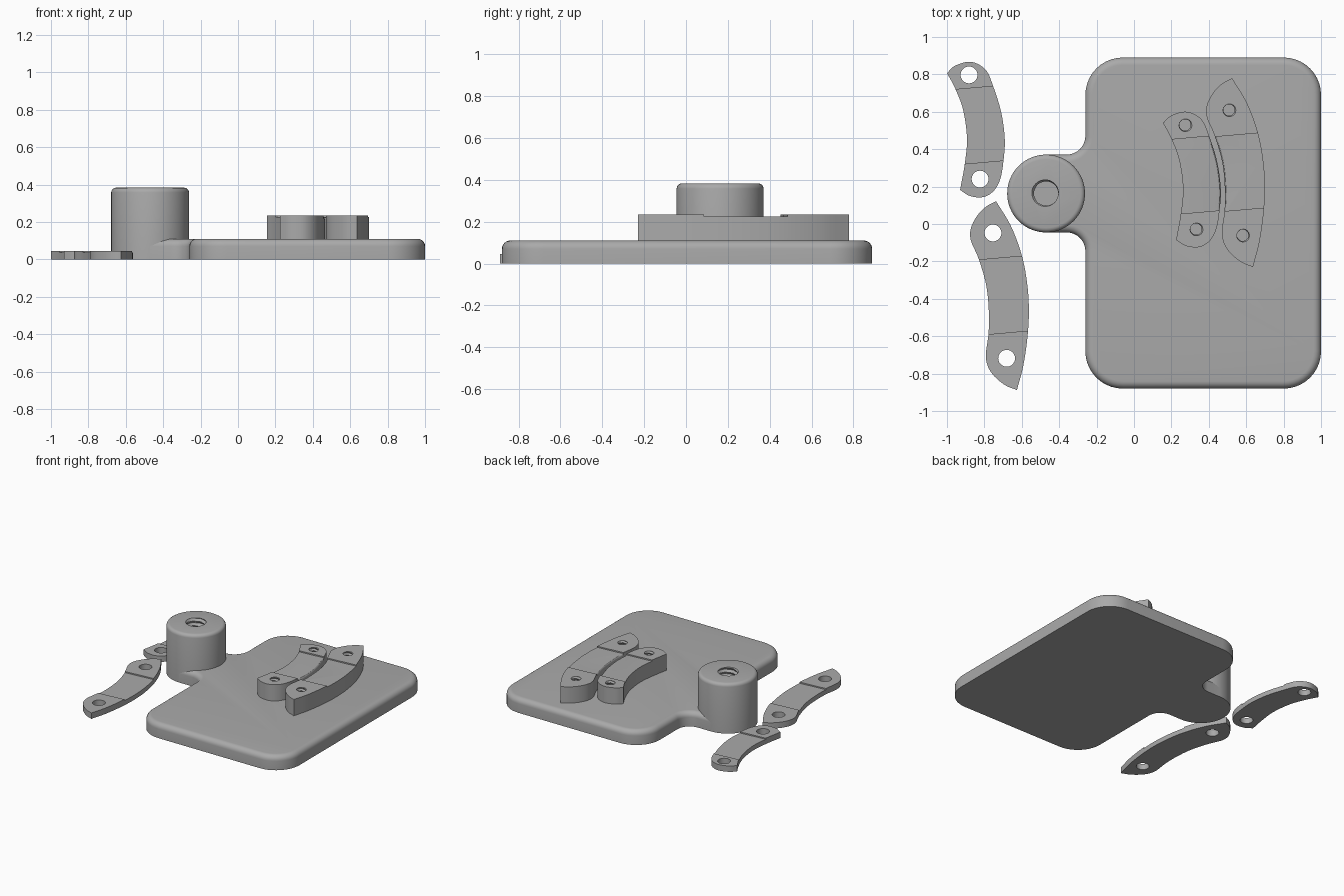
import bpy, bmesh, math
from mathutils import Vector, Matrix

default = bpy.data.objects.get("Cube")
if default:
    bpy.data.objects.remove(default)

grey = bpy.data.materials.new("plain grey")
grey.use_nodes = True
GREY = (0.4, 0.4, 0.4, 1)
grey.diffuse_color = GREY
grey.node_tree.nodes["Principled BSDF"].inputs["Base Color"].default_value = GREY

PLATE_TOP = 0.11
CLAMP_TOP = 0.235
RECESS = 0.009


def finish(bm, name):
    bmesh.ops.recalc_face_normals(bm, faces=bm.faces)
    mesh = bpy.data.meshes.new(name)
    bm.to_mesh(mesh)
    bm.free()
    mesh.materials.append(grey)
    obj = bpy.data.objects.new(name, mesh)
    bpy.context.collection.objects.link(obj)
    return obj


def smooth(obj):
    bpy.ops.object.select_all(action="DESELECT")
    obj.select_set(True)
    bpy.context.view_layer.objects.active = obj
    bpy.ops.object.shade_smooth_by_angle(angle=math.radians(30))


def prism(outline, z0, z1):
    bm = bmesh.new()
    face = bm.faces.new([bm.verts.new((x, y, z0)) for x, y in outline])
    new = bmesh.ops.extrude_face_region(bm, geom=[face])["geom"]
    bmesh.ops.translate(bm, vec=(0, 0, z1 - z0),
                        verts=[v for v in new if isinstance(v, bmesh.types.BMVert)])
    return bm


def round_top(bm, z, radius, segments):
    edges = [e for e in bm.edges if all(abs(v.co.z - z) < 1e-5 for v in e.verts)]
    bmesh.ops.bevel(bm, geom=edges, offset=radius, segments=segments,
                    profile=0.5, affect="EDGES")


def circle(x, y, r, n=64):
    return [(x + r * math.cos(math.tau * i / n), y + r * math.sin(math.tau * i / n))
            for i in range(n)]


def cut(obj, cutter):
    cutter.hide_render = True
    mod = obj.modifiers.new("cut", "BOOLEAN")
    mod.operation = "DIFFERENCE"
    mod.solver = "EXACT"
    mod.object = cutter
    bpy.context.view_layer.objects.active = obj
    bpy.ops.object.modifier_apply(modifier=mod.name)
    bpy.data.objects.remove(cutter)


def thread_cutter(x, y, z0, z1, radius, depth, pitch, n=32):
    """Closed helical plug whose wall zigzags between two radii."""
    bm = bmesh.new()
    rows = round((z1 - z0) / pitch * 8)
    rings = []
    for j in range(rows + 1):
        z = z0 + (z1 - z0) * j / rows
        ring = []
        for i in range(n):
            phase = (z / pitch - i / n) % 1
            r = radius - depth * abs(2 * phase - 1)
            a = math.tau * i / n
            ring.append(bm.verts.new((x + r * math.cos(a), y + r * math.sin(a), z)))
        rings.append(ring)
    for low, high in zip(rings, rings[1:]):
        for i in range(n):
            k = (i + 1) % n
            bm.faces.new((low[i], low[k], high[k], high[i]))
    bm.faces.new(rings[0])
    bm.faces.new(rings[-1])
    return finish(bm, "thread_cutter")


def rounded(corners, steps=10):
    """Square-cornered outline with a fillet radius per corner."""
    out = []
    for i, (x, y, r) in enumerate(corners):
        p = Vector((x, y))
        a = (Vector(corners[i - 1][:2]) - p).normalized()
        b = (Vector(corners[(i + 1) % len(corners)][:2]) - p).normalized()
        if r == 0:
            out.append(tuple(p))
            continue
        for s in range(steps + 1):
            t = math.pi / 2 * s / steps
            out.append(tuple(p + (a + b) * r - b * r * math.cos(t) - a * r * math.sin(t)))
    return out


def spline(points, steps=6):
    """Smooth curve through the points, without the last one."""
    pts = [Vector(p) for p in points]
    pts = [2 * pts[0] - pts[1]] + pts + [2 * pts[-1] - pts[-2]]
    out = []
    for p0, p1, p2, p3 in zip(pts, pts[1:], pts[2:], pts[3:]):
        for s in range(steps):
            t = s / steps
            out.append(tuple(0.5 * (2 * p1 + (p2 - p0) * t
                       + (2 * p0 - 5 * p1 + 4 * p2 - p3) * t * t
                       + (3 * p1 - p0 - 3 * p2 + p3) * t ** 3)))
    return out


def recess(obj, centre, top):
    """Shallow channel across the middle of a clamp part."""
    bm = bmesh.new()
    bmesh.ops.create_cube(bm, size=1, matrix=Matrix.Translation((*centre, top))
                          @ Matrix.Rotation(math.radians(5), 4, "Z")
                          @ Matrix.Diagonal((0.6, 0.4, 2 * RECESS, 1)))
    cut(obj, finish(bm, "recess_cutter"))


def ease_edge(obj, side, z):
    """Round the recess edge that faces the neighbouring clamp."""
    bm = bmesh.new()
    bm.from_mesh(obj.data)
    edges = [e for e in bm.edges
             if len(e.link_faces) == 2
             and all(abs(v.co.z - z) < 1e-4 for v in e.verts)
             and any(f.normal.z > 0.9 for f in e.link_faces)
             and any(f.normal.x * side > 0.8 for f in e.link_faces)]
    bmesh.ops.bevel(bm, geom=edges, offset=0.013, segments=3, profile=0.5, affect="EDGES")
    bm.to_mesh(obj.data)
    bm.free()


# Base plate with a neck running into the boss
BX, BY, BR = -0.47, 0.163, 0.208
plate = prism(rounded([
    (-0.26, -0.88, 0.2), (1, -0.88, 0.2), (1, 0.89, 0.2), (-0.26, 0.89, 0.2),
    (-0.26, BY + BR, 0.1), (BX, BY + BR, 0), (BX, BY - BR, 0), (-0.26, BY - BR, 0.1),
]), 0, PLATE_TOP)
round_top(plate, PLATE_TOP, 0.04, 6)
smooth(finish(plate, "base_plate"))

# Boss with a threaded blind hole
boss_bm = prism(circle(BX, BY, BR), 0, 0.383)
round_top(boss_bm, 0.383, 0.025, 4)
boss = finish(boss_bm, "threaded_boss")
cut(boss, thread_cutter(BX, BY, 0.12, 0.4, 0.078, 0.014, 0.035))
smooth(boss)

# Clamp outlines: an outer curve and an inner curve meeting at sharp tips
small_outline = spline([
    (0.155, 0.54), (0.2, 0.58), (0.283, 0.6), (0.36, 0.56), (0.402, 0.47),
    (0.445, 0.33), (0.464, 0.187), (0.457, 0.07), (0.44, -0.027),
    (0.405, -0.09), (0.35, -0.123), (0.28, -0.118), (0.225, -0.085),
]) + spline([
    (0.225, -0.085), (0.25, 0.053), (0.262, 0.19), (0.242, 0.34),
    (0.2, 0.455), (0.155, 0.54)])
large_outline = spline([
    (0.524, 0.78), (0.604, 0.647), (0.663, 0.487), (0.692, 0.33), (0.7, 0.187),
    (0.692, 0.05), (0.67, -0.1), (0.636, -0.23),
]) + spline([
    (0.636, -0.23), (0.567, -0.2), (0.497, -0.134), (0.47, -0.053), (0.484, 0.07),
    (0.486, 0.187), (0.472, 0.33), (0.432, 0.47), (0.39, 0.57), (0.39, 0.635),
    (0.422, 0.7), (0.47, 0.75), (0.524, 0.78)])

# Each clamp: fixed block on the plate, loose cover lying beside it
CLAMPS = [
    ("small", small_outline, [(0.273, 0.53), (0.332, -0.027)],
     (0.326, 0.262), (-1.155, 0.267), 1),
    ("large", large_outline, [(0.508, 0.61), (0.581, -0.06)],
     (0.57, 0.277), (-1.262, -0.658), -1),
]
for size, outline, holes, centre, shift, side in CLAMPS:
    block = finish(prism(outline, PLATE_TOP - 0.005, CLAMP_TOP), size + "_clamp_block")
    recess(block, centre, CLAMP_TOP)
    for x, y in holes:
        cut(block, thread_cutter(x, y, 0.125, 0.25, 0.038, 0.008, 0.025, 24))
    ease_edge(block, side, CLAMP_TOP - RECESS)
    smooth(block)

    cover_top = 0.045
    cover = finish(prism(outline, 0, cover_top), size + "_clamp_cover")
    recess(cover, centre, cover_top)
    for x, y in holes:
        cut(cover, finish(prism(circle(x, y, 0.045, 32), -0.02, 0.07), "hole_cutter"))
    cover.data.transform(Matrix.Translation((*shift, 0)))
    smooth(cover)
